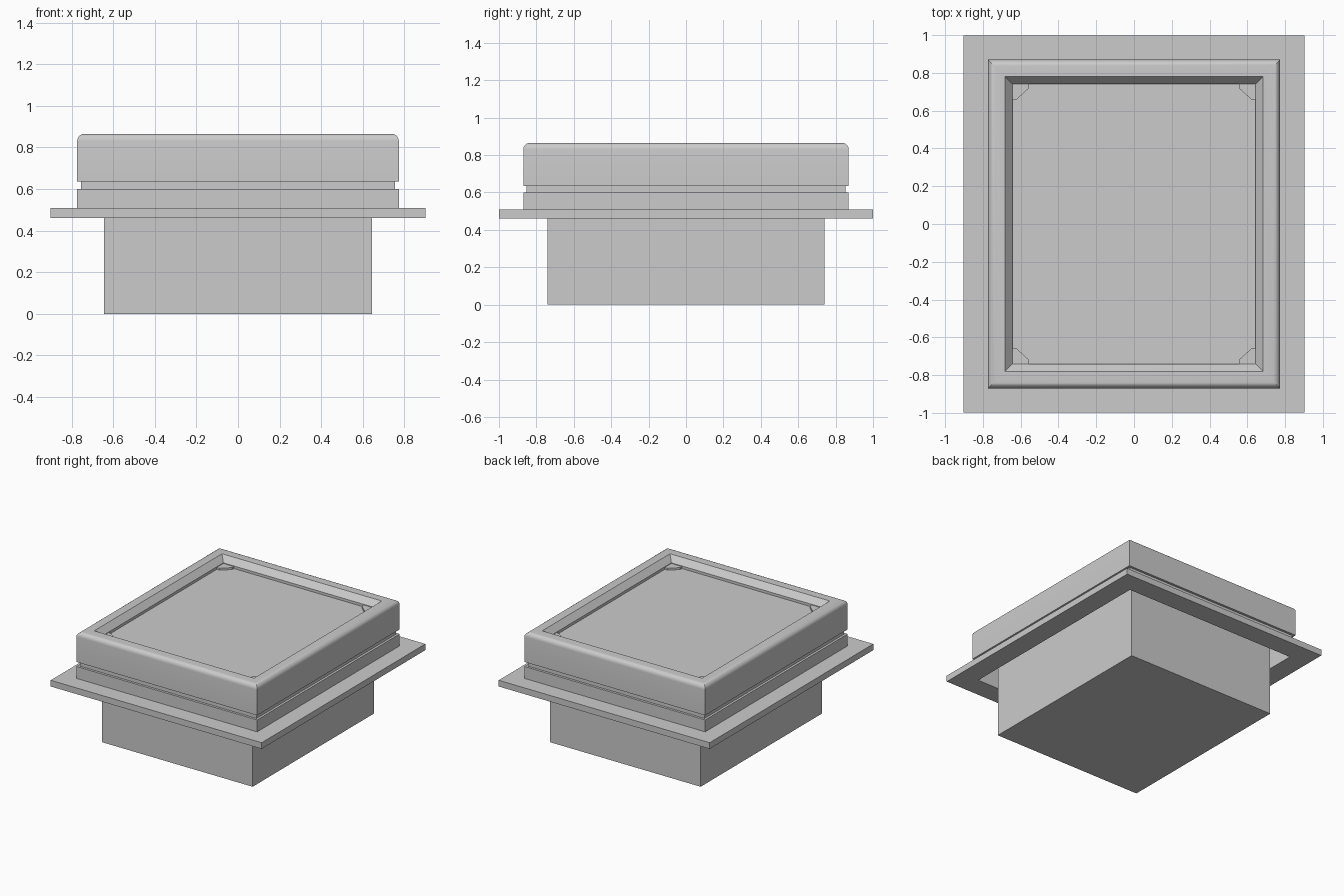
import bpy, bmesh, math

cube = bpy.data.objects.get("Cube")
if cube:
    bpy.data.objects.remove(cube)

grey = bpy.data.materials.new("plain_grey")
grey.use_nodes = True
colour = (0.6, 0.6, 0.6, 1)
grey.diffuse_color = colour
grey.node_tree.nodes["Principled BSDF"].inputs["Base Color"].default_value = colour

HX, HY = 0.773, 0.87   # half size of the bezel's outer wall
BOX = 0.129            # inset of the housing from that wall
WALL = 0.03            # thickness of the hollow surround
FLOOR = 0.80           # height of the recessed panel


def finish(name, bm, smooth=False):
    bmesh.ops.recalc_face_normals(bm, faces=bm.faces)
    mesh = bpy.data.meshes.new(name)
    bm.to_mesh(mesh)
    bm.free()
    mesh.materials.append(grey)
    obj = bpy.data.objects.new(name, mesh)
    bpy.context.collection.objects.link(obj)
    if smooth:
        bpy.ops.object.select_all(action='DESELECT')
        obj.select_set(True)
        bpy.context.view_layer.objects.active = obj
        bpy.ops.object.shade_smooth_by_angle(angle=math.radians(30))
    return obj


def rect_ring(name, profile, smooth=False):
    """Sweep a closed (inset, z) profile around the rectangle with mitred corners."""
    bm = bmesh.new()
    corners = [(-1, -1), (1, -1), (1, 1), (-1, 1)]
    loops = [[bm.verts.new((sx * (HX - d), sy * (HY - d), z)) for sx, sy in corners]
             for d, z in profile]
    for a, b in zip(loops, loops[1:] + loops[:1]):
        for i in range(4):
            j = (i + 1) % 4
            bm.faces.new((a[i], a[j], b[j], b[i]))
    return finish(name, bm, smooth)


def band(name, outer, inner, low, high):
    return rect_ring(name, [(outer, low), (outer, high), (inner, high), (inner, low)])


def prism(name, points, low, high):
    bm = bmesh.new()
    base = bm.faces.new([bm.verts.new((x, y, low)) for x, y in points])
    top = bmesh.ops.extrude_face_region(bm, geom=[base])["geom"]
    bmesh.ops.translate(bm, vec=(0, 0, high - low),
                        verts=[v for v in top if isinstance(v, bmesh.types.BMVert)])
    return finish(name, bm)


# Housing whose top face is the recessed panel
bx, by = HX - BOX, HY - BOX
prism("housing", [(-bx, -by), (bx, -by), (bx, by), (-bx, by)], 0, FLOOR)

# Mounting flange, lower surround and recessed groove
band("mounting_flange", -0.129, WALL, 0.46, 0.508)
band("lower_surround", 0, WALL, 0.508, 0.60)
band("groove", 0.018, WALL, 0.60, 0.635)

# Bezel with rounded outer edge and sloping inner lip
R, TOP = 0.035, 0.865
arc = [(R - R * math.cos(t), TOP - R + R * math.sin(t))
       for t in (math.pi / 2 * i / 6 for i in range(7))]
rect_ring("bezel", [(0, 0.635)] + arc +
          [(0.09, TOP), (BOX, 0.82), (BOX, 0.78), (WALL, 0.78), (WALL, 0.635)], smooth=True)

# Corner tabs on the panel
tab = [(bx, by), (bx, 0.66), (0.62, 0.66), (0.555, 0.72), (0.555, by)]
for sx, side in ((1, "left"), (-1, "right")):
    for sy, end in ((1, "back"), (-1, "front")):
        prism(f"corner_tab_{end}_{side}", [(sx * x, sy * y) for x, y in tab], FLOOR, 0.815)
